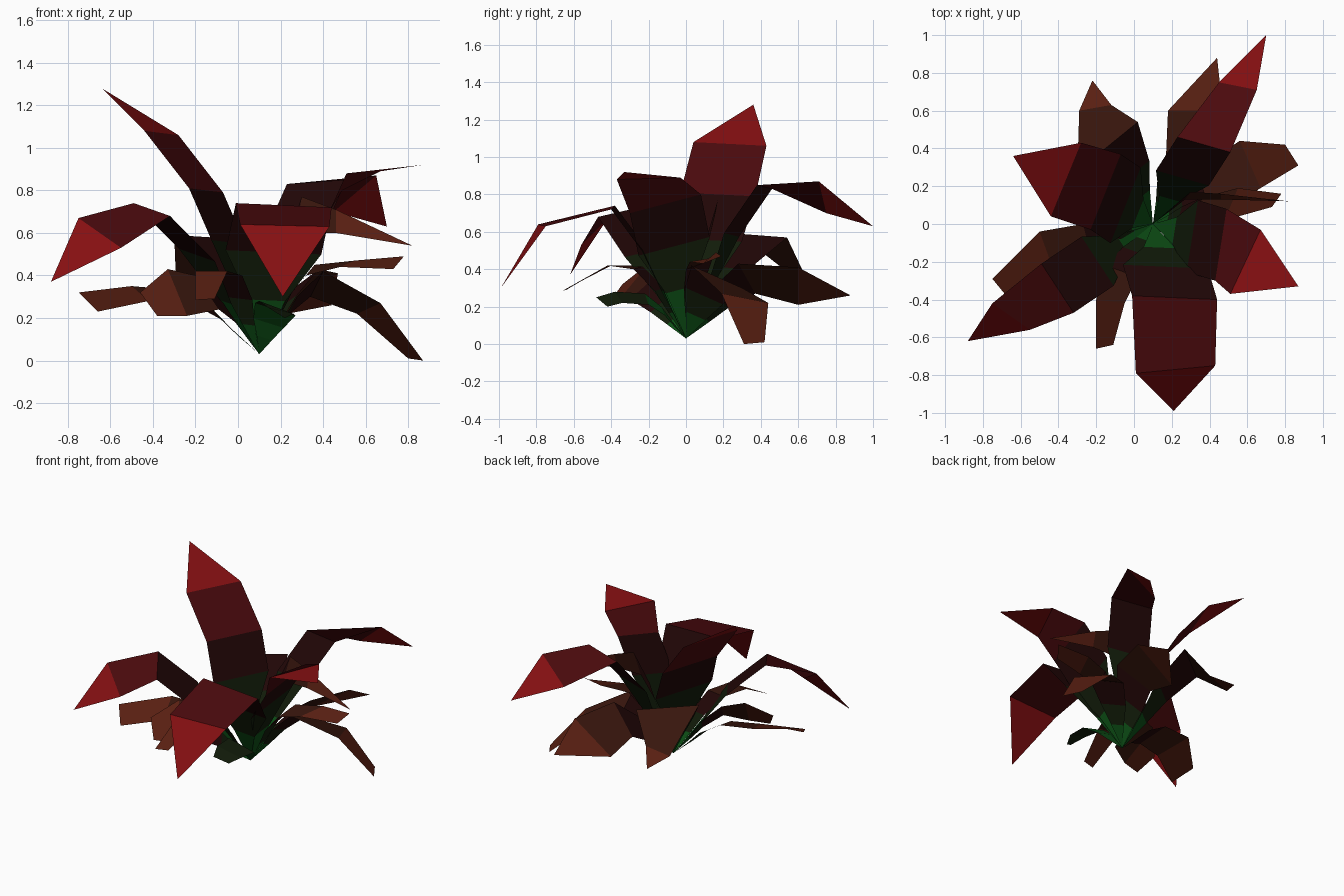
import bpy
from mathutils import Vector

BASE = Vector((0.10, 0.0, 0.03))


def material(name, rgb):
    m = bpy.data.materials.new(name)
    m.diffuse_color = (*rgb, 1)
    return m


GREEN = material("stem_green", (0.004, 0.08, 0.008))
DEEP = material("leaf_deep_green", (0.006, 0.012, 0.003))
DARK = material("leaf_dark_red", (0.015, 0.002, 0.002))
MID = material("leaf_mid_red", (0.07, 0.003, 0.004))
RED = material("leaf_red", (0.24, 0.005, 0.006))
RUST = material("leaf_rust", (0.04, 0.008, 0.004))
BROWN = material("leaf_brown", (0.10, 0.014, 0.006))

UPPER = (GREEN, DEEP, DARK, MID, RED)
LOWER = (GREEN, DEEP, DARK, RUST, BROWN)
SHADE = (GREEN, GREEN, GREEN, DEEP, DEEP)


def leaf(name, mats, mid, shoulder, *tip):
    """Folded strip from the common root: each station is a (left, right) pair
    as seen looking outward; the tip is one point or a pair."""
    mid = [Vector(p) for p in mid]
    centre = (mid[0] + mid[1]) / 2
    half = (mid[0] - mid[1]) / 2
    wide = 1.0 if mats is UPPER else 0.75
    rows = [[BASE]]
    for t, lift, w in ((0.32, 0.04, 0.38), (0.58, 0.10, wide)):
        c = BASE.lerp(centre, t) + Vector((0, 0, lift * centre.z))
        rows.append([c + half * w, c - half * w])
    rows += [mid, [Vector(p) for p in shoulder], [Vector(p) for p in tip]]
    verts, ids = [], []
    for r in rows:
        ids.append(list(range(len(verts), len(verts) + len(r))))
        verts += r
    faces = [a + b[::-1] for a, b in zip(ids, ids[1:])]
    me = bpy.data.meshes.new(name)
    me.from_pydata(verts, [], faces)
    for m in mats:
        me.materials.append(m)
    for i, p in enumerate(me.polygons):
        p.material_index = i
    bpy.context.collection.objects.link(bpy.data.objects.new(name, me))


# large upper leaves
leaf("front_leaf", UPPER,
     ((0.44, -0.40, 0.72), (-0.01, -0.38, 0.74)),
     ((0.43, -0.75, 0.63), (0.01, -0.79, 0.64)), (0.21, -0.99, 0.30))
leaf("front_left_leaf", UPPER,
     ((-0.32, -0.47, 0.68), (-0.49, -0.21, 0.74)),
     ((-0.55, -0.56, 0.53), (-0.75, -0.42, 0.67)), (-0.88, -0.62, 0.37))
leaf("tall_left_leaf", UPPER,
     ((-0.23, -0.03, 0.81), (-0.07, 0.37, 0.79)),
     ((-0.44, 0.04, 1.08), (-0.28, 0.43, 1.06)), (-0.64, 0.36, 1.28))
leaf("back_right_leaf", UPPER,
     ((0.23, 0.46, 0.83), (0.51, 0.38, 0.85)),
     ((0.45, 0.75, 0.70), (0.65, 0.71, 0.87)), (0.70, 1.00, 0.63))
leaf("right_leaf", UPPER,
     ((0.49, 0.08, 0.80), (0.43, -0.30, 0.70)),
     ((0.67, -0.03, 0.89), (0.51, -0.37, 0.88)), (0.87, -0.33, 0.92))

# smaller lower leaves
leaf("drooping_right_leaf", LOWER,
     ((0.34, 0.30, 0.30), (0.40, 0.03, 0.42)),
     ((0.56, 0.44, 0.22), (0.67, 0.19, 0.27)),
     (0.80, 0.42, 0.01), (0.87, 0.31, 0.00))
leaf("low_back_leaf", LOWER,
     ((0.17, 0.37, 0.27), (0.38, 0.28, 0.43)),
     ((0.18, 0.60, 0.21), (0.47, 0.60, 0.41)), (0.44, 0.88, 0.26))
leaf("back_left_leaf", LOWER,
     ((-0.30, 0.28, 0.59), (0.02, 0.54, 0.57)),
     ((-0.29, 0.60, 0.34), (-0.12, 0.63, 0.38)), (-0.22, 0.76, 0.29))
leaf("low_left_leaf", LOWER,
     ((-0.09, -0.30, 0.24), (-0.20, -0.12, 0.40)),
     ((-0.24, -0.38, 0.21), (-0.33, -0.20, 0.43)),
     (-0.38, -0.42, 0.21), (-0.46, -0.34, 0.32))
leaf("side_left_leaf", LOWER,
     ((-0.22, -0.20, 0.27), (-0.27, 0.00, 0.33)),
     ((-0.42, -0.26, 0.28), (-0.50, -0.04, 0.35)),
     (-0.66, -0.40, 0.23), (-0.75, -0.29, 0.32))
leaf("low_front_leaf", LOWER,
     ((0.02, -0.28, 0.40), (-0.15, -0.22, 0.42)),
     ((-0.05, -0.42, 0.42), (-0.20, -0.40, 0.42)),
     (-0.11, -0.64, 0.29), (-0.20, -0.66, 0.285))
leaf("side_right_leaf", LOWER,
     ((0.36, 0.14, 0.45), (0.32, 0.00, 0.40)),
     ((0.55, 0.19, 0.47), (0.48, 0.02, 0.44)),
     (0.78, 0.16, 0.49), (0.73, 0.09, 0.43))
leaf("upright_right_leaf", LOWER,
     ((0.30, 0.17, 0.77), (0.27, 0.13, 0.60)),
     ((0.46, 0.16, 0.71), (0.46, 0.13, 0.60)), (0.82, 0.12, 0.54))
leaf("shaded_front_leaf", SHADE,
     ((0.27, -0.20, 0.21), (0.08, -0.22, 0.27)),
     ((0.26, -0.34, 0.22), (0.10, -0.38, 0.28)),
     (0.22, -0.42, 0.20), (0.14, -0.48, 0.25))
